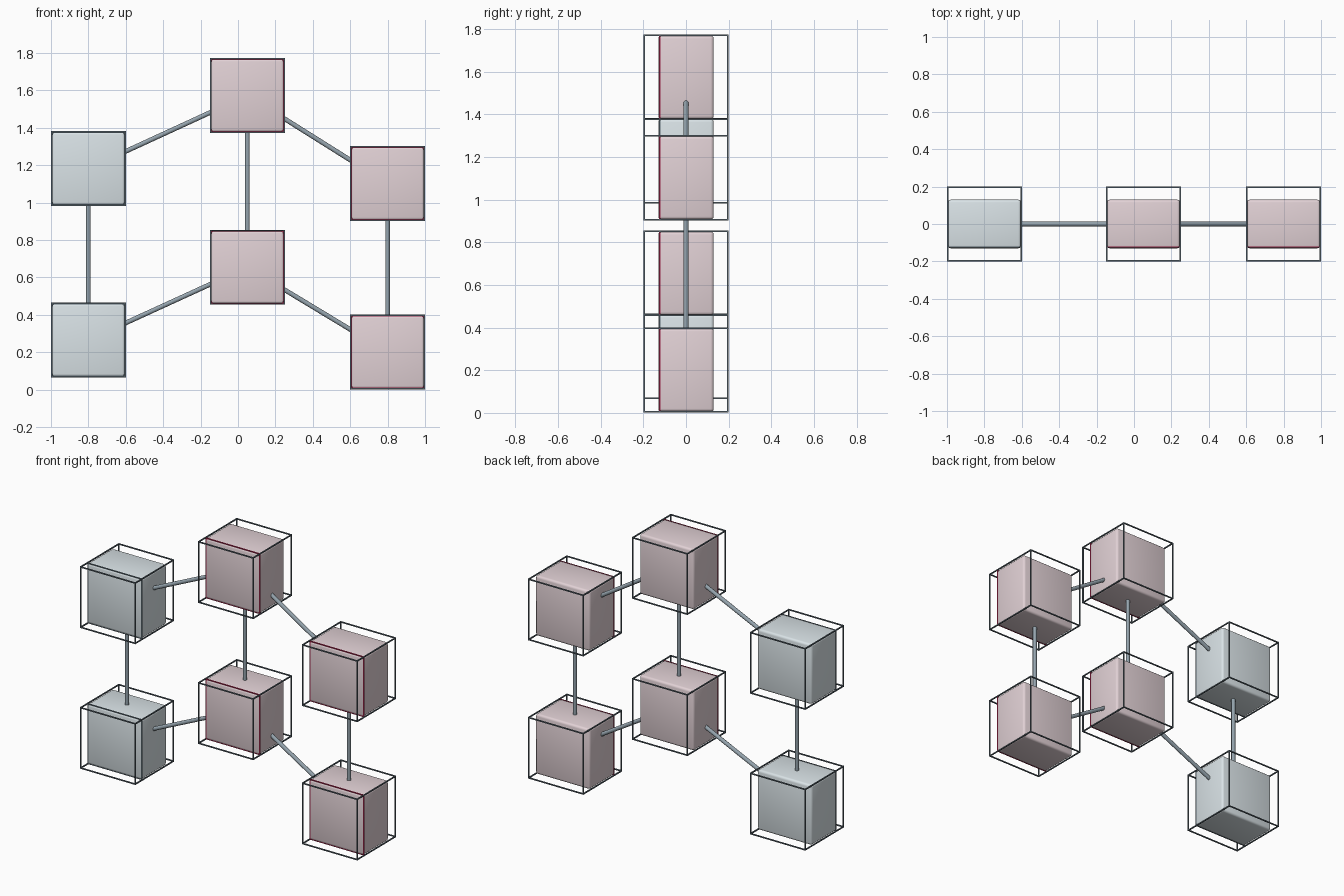
import bpy, bmesh, math
from mathutils import Vector

if "Cube" in bpy.data.objects:
    bpy.data.objects.remove(bpy.data.objects["Cube"])

SIZE, BAR = 0.4, 0.007


def material(name, rgb):
    m = bpy.data.materials.new(name)
    m.diffuse_color = (*rgb, 1)
    m.use_nodes = True
    m.node_tree.nodes["Principled BSDF"].inputs["Base Color"].default_value = m.diffuse_color
    return m


GREY = material("pale_grey", (0.70, 0.77, 0.80))
PINK = material("pale_pink", (0.76, 0.64, 0.67))
RED = material("dark_red", (0.35, 0.02, 0.07))
STEEL = material("steel", (0.30, 0.37, 0.42))
DARK = material("dark_steel", (0.12, 0.16, 0.19))


def finish(bm, name, mat):
    me = bpy.data.meshes.new(name)
    bm.to_mesh(me)
    bm.free()
    ob = bpy.data.objects.new(name, me)
    bpy.context.collection.objects.link(ob)
    me.materials.append(mat)
    return ob


def add_box(bm, centre, dims):
    verts = bmesh.ops.create_cube(bm, size=1)["verts"]
    bmesh.ops.scale(bm, vec=dims, verts=verts)
    bmesh.ops.translate(bm, vec=centre, verts=verts)


def shade(ob):
    bpy.context.view_layer.objects.active = ob
    ob.select_set(True)
    bpy.ops.object.shade_smooth_by_angle(angle=math.radians(40))
    ob.select_set(False)


def block(name, c, mat):
    # softly rounded slab
    bm = bmesh.new()
    add_box(bm, c, (0.392, 0.26, 0.392))
    bmesh.ops.bevel(bm, geom=bm.edges[:], offset=0.015, segments=3,
                    profile=0.5, affect='EDGES')
    shade(finish(bm, name + "_block", mat))
    # thin square rim just behind the front face
    bm = bmesh.new()
    add_box(bm, c + Vector((0, -0.123, 0)), (0.394, 0.006, 0.394))
    finish(bm, name + "_rim", RED if mat == PINK else DARK)
    # twelve-bar wire cage
    bm = bmesh.new()
    h = (SIZE - BAR) / 2
    for axis in range(3):
        for s in (-h, h):
            for t in (-h, h):
                off, dims = Vector((0, 0, 0)), [BAR] * 3
                off[(axis + 1) % 3], off[(axis + 2) % 3] = s, t
                dims[axis] = SIZE
                add_box(bm, c + off, dims)
    finish(bm, name + "_cage", DARK)


def rod(name, a, b):
    bm = bmesh.new()
    bmesh.ops.create_cone(bm, cap_ends=True, segments=16, radius1=0.0125,
                          radius2=0.0125, depth=(b - a).length)
    ob = finish(bm, name, STEEL)
    ob.location = (a + b) / 2
    ob.rotation_euler = (b - a).to_track_quat('Z', 'Y').to_euler()
    shade(ob)


# three columns: x, lower z, upper z
columns = {
    "left": (-0.8, 0.265, 1.182, GREY),
    "middle": (0.05, 0.654, 1.573, PINK),
    "right": (0.8, 0.201, 1.102, PINK),
}
nodes = {}
for side, (x, low, high, mat) in columns.items():
    for level, z in (("lower", low), ("upper", high)):
        nodes[side, level] = Vector((x, 0, z))
        block(f"{side}_{level}", nodes[side, level], mat)
    rod(f"{side}_upright_rod", nodes[side, "lower"], nodes[side, "upper"])

# slanted links between neighbouring columns
for level in ("lower", "upper"):
    for side in ("left", "right"):
        rod(f"{side}_{level}_link_rod", nodes[side, level], nodes["middle", level])
